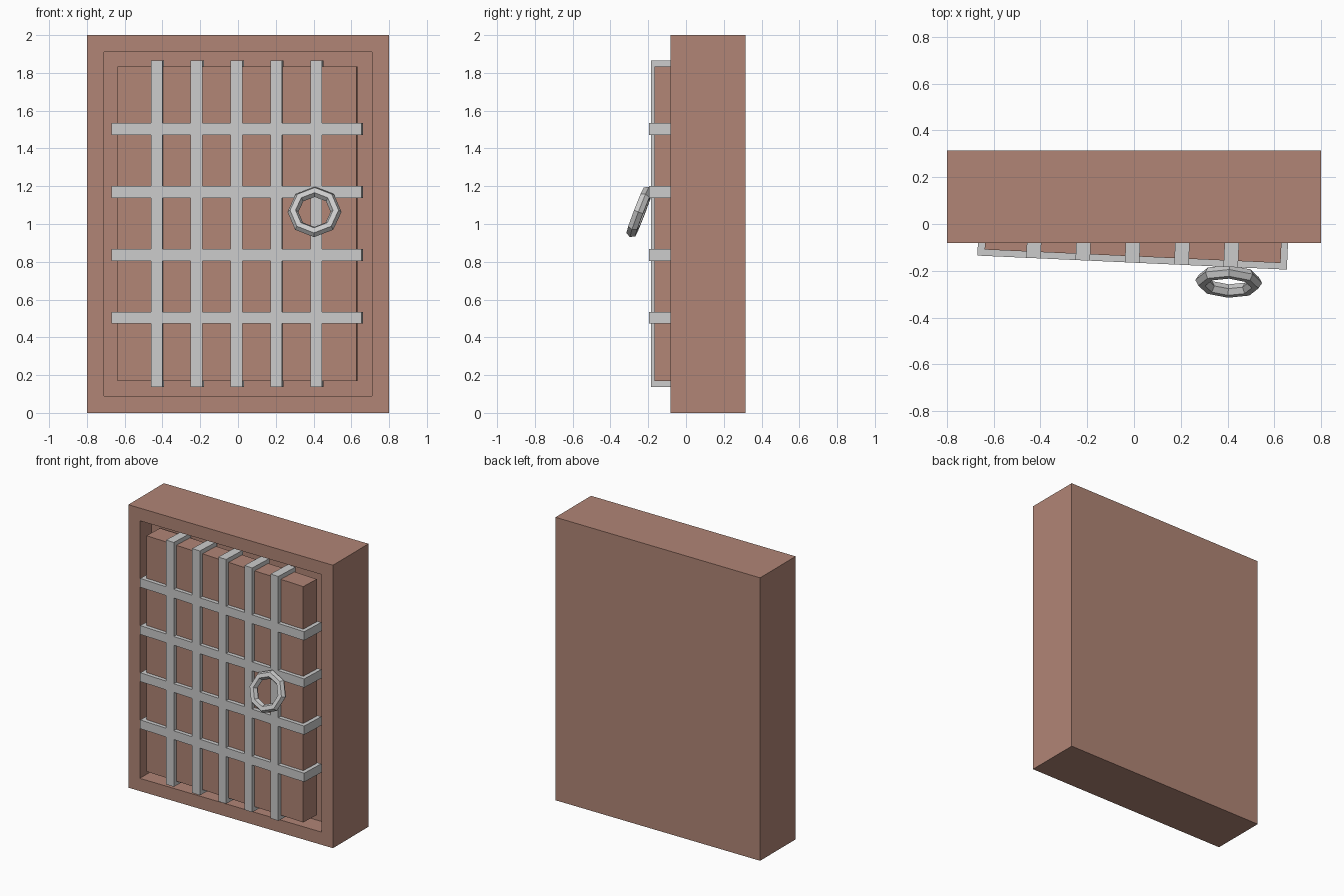
import bpy, bmesh, math
from mathutils import Matrix, Vector

if "Cube" in bpy.data.objects:
    bpy.data.objects.remove(bpy.data.objects["Cube"])

wood = bpy.data.materials.new("brown_wood")
wood.diffuse_color = (0.44, 0.235, 0.18, 1)
wood.use_nodes = True
wood.node_tree.nodes["Principled BSDF"].inputs["Base Color"].default_value = wood.diffuse_color

# The door stands slightly ajar, turned about its left front edge
DOOR = Matrix.Translation((-0.67, -0.135, 0)) @ Matrix.Rotation(math.radians(-2.6), 4, 'Z')


def finish(name, bm, matrix=Matrix(), mat=None):
    mesh = bpy.data.meshes.new(name)
    bm.to_mesh(mesh)
    bm.free()
    ob = bpy.data.objects.new(name, mesh)
    bpy.context.collection.objects.link(ob)
    ob.matrix_world = matrix
    if mat:
        mesh.materials.append(mat)
    return ob


def box_bm(lo, hi):
    lo, hi = Vector(lo), Vector(hi)
    bm = bmesh.new()
    bmesh.ops.create_cube(bm, size=1, matrix=Matrix.Translation((lo + hi) / 2)
                          @ Matrix.Diagonal((*(hi - lo), 1)))
    return bm


# Frame: solid block with a recess sunk into the front
bm = box_bm((-0.8, -0.082, 0), (0.8, 0.315, 2))
front = min(bm.faces, key=lambda f: f.calc_center_median().y)
bmesh.ops.inset_region(bm, faces=[front], thickness=0.127)
recess = bmesh.ops.extrude_discrete_faces(bm, faces=[front])["faces"]
bmesh.ops.translate(bm, verts=recess[0].verts, vec=(0, 0.132, 0))
finish("frame", bm, mat=wood)

# Door panel
finish("door_panel", box_bm((0.03, 0.027, 0.168), (1.297, 0.17, 1.835)), DOOR, wood)

# Iron grid
for i in range(5):
    x = 0.24 + 0.2112 * i
    finish(f"vertical_bar_{i + 1}", box_bm((x - 0.031, 0, 0.138), (x + 0.031, 0.18, 1.865)), DOOR)
for i in range(4):
    z = 0.503 + 0.3333 * i
    finish(f"horizontal_bar_{i + 1}", box_bm((0, 0, z - 0.031), (1.325, 0.18, z + 0.031)), DOOR)

# Ring handle: eight-sided, tilted out at the bottom
bpy.ops.mesh.primitive_torus_add(major_segments=8, minor_segments=6,
                                 major_radius=0.114, minor_radius=0.029)
ring = bpy.context.object
ring.name = "ring_handle"
ring.matrix_world = (Matrix.Translation((0.405, -0.246, 1.064))
                     @ Matrix.Rotation(math.radians(-2.6), 4, 'Z')
                     @ Matrix.Rotation(math.radians(69), 4, 'X'))
